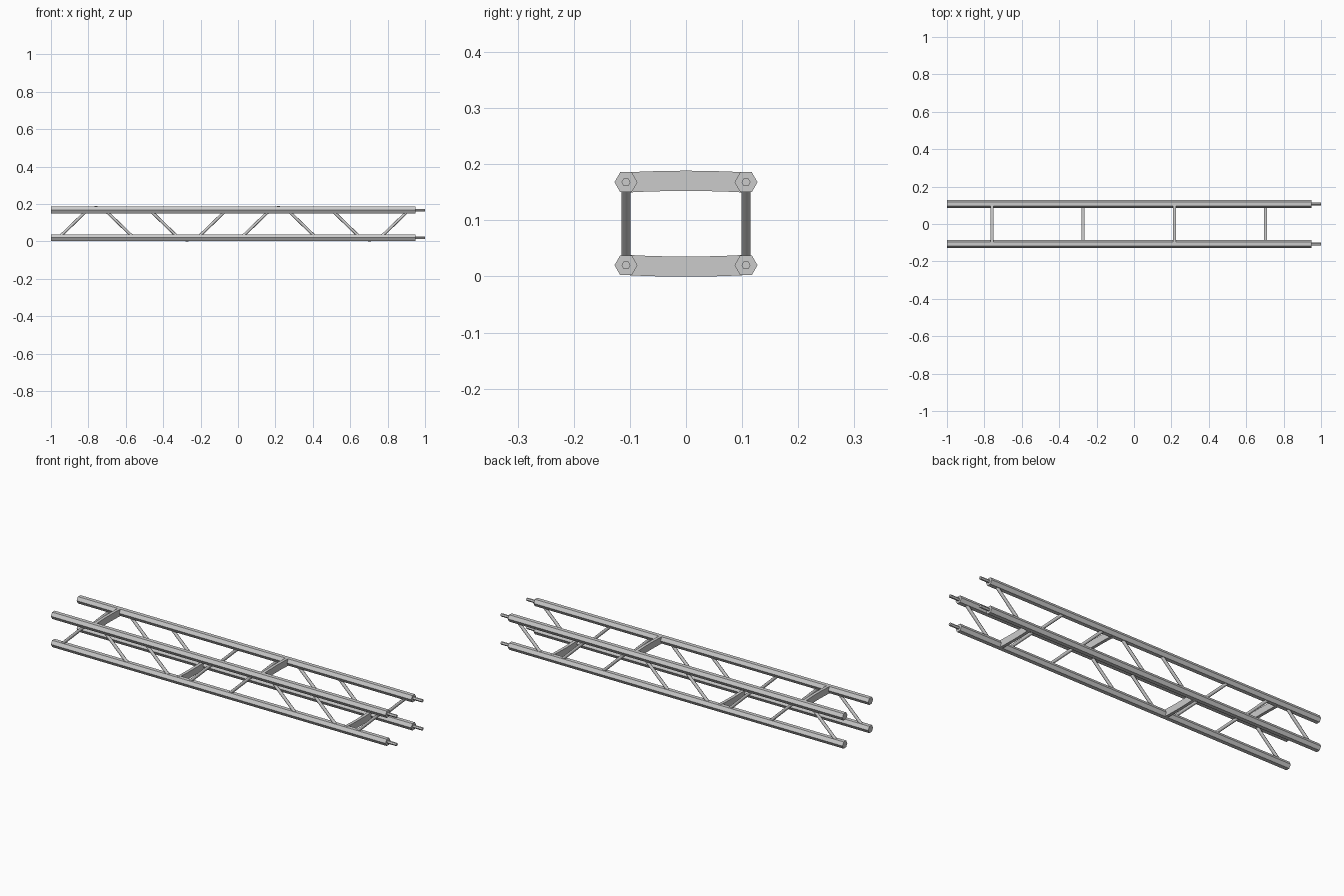
import bpy
import math

cube = bpy.data.objects.get("Cube")
if cube:
    bpy.data.objects.remove(cube, do_unlink=True)

metal = bpy.data.materials.new("light grey metal")
metal.use_nodes = True
grey = (0.6, 0.6, 0.6, 1)
metal.diffuse_color = grey
metal.node_tree.nodes["Principled BSDF"].inputs["Base Color"].default_value = grey

TUBE_Y = 0.107
LOW_Z, HIGH_Z = 0.02, 0.168
TUBE_R, ROD_R = 0.0205, 0.008


def rod(name, center, length, radius, pitch=math.pi / 2, sides=6):
    """Prism lying in the xz plane, pitched about the y axis."""
    bpy.ops.mesh.primitive_cylinder_add(vertices=sides, radius=radius, depth=length,
                                        location=center, rotation=(0, pitch, 0))
    ob = bpy.context.object
    ob.name = name
    ob.data.materials.append(metal)
    return ob


def cross_plate(name, x, z, bow):
    """Slightly bowed plate joining two tubes; bow is +1 upward, -1 downward."""
    half_h, half_t = 0.018, 0.008
    steps = 6
    verts, faces = [], []
    for i in range(steps + 1):
        t = 2 * i / steps - 1
        mid = z + bow * (0.0025 - 0.003 * t * t)
        for dx, dz in ((-1, -1), (1, -1), (1, 1), (-1, 1)):
            verts.append((x + dx * half_t, t * TUBE_Y, mid + dz * half_h))
    for i in range(steps):
        a = 4 * i
        for k in range(4):
            n = (k + 1) % 4
            faces.append((a + k, a + 4 + k, a + 4 + n, a + n))
    faces += [(0, 1, 2, 3), tuple(4 * steps + k for k in (3, 2, 1, 0))]
    mesh = bpy.data.meshes.new(name)
    mesh.from_pydata(verts, [], faces)
    mesh.materials.append(metal)
    bpy.context.collection.objects.link(bpy.data.objects.new(name, mesh))


# Four long hexagonal tubes with a connecting pin at one end
for side, y in (("front", -TUBE_Y), ("back", TUBE_Y)):
    for level, z in (("lower", LOW_Z), ("upper", HIGH_Z)):
        rod(f"{side}_{level}_tube", (-0.026, y, z), 1.948, TUBE_R)
        rod(f"{side}_{level}_pin", (0.96, y, z), 0.08, ROD_R)

    # Diagonal braces: rising, falling, falling, rising, repeated
    centers = (-0.882, -0.634, -0.395, -0.139, 0.094, 0.342, 0.578, 0.837)
    for i, x in enumerate(centers):
        lean = 1 if i % 4 in (0, 3) else -1
        brace = rod(f"{side}_brace_{i + 1}", (x, y, (LOW_Z + HIGH_Z) / 2), 0.195, ROD_R,
                    lean * math.radians(46), 8)
        bpy.ops.object.shade_smooth_by_angle(angle=math.radians(50))

# Cross plates alternate between the upper and lower tubes
for i, x in enumerate((-0.76, -0.272, 0.217, 0.704)):
    if i % 2 == 0:
        cross_plate(f"upper_cross_plate_{i + 1}", x, HIGH_Z, 1)
    else:
        cross_plate(f"lower_cross_plate_{i + 1}", x, LOW_Z, -1)
